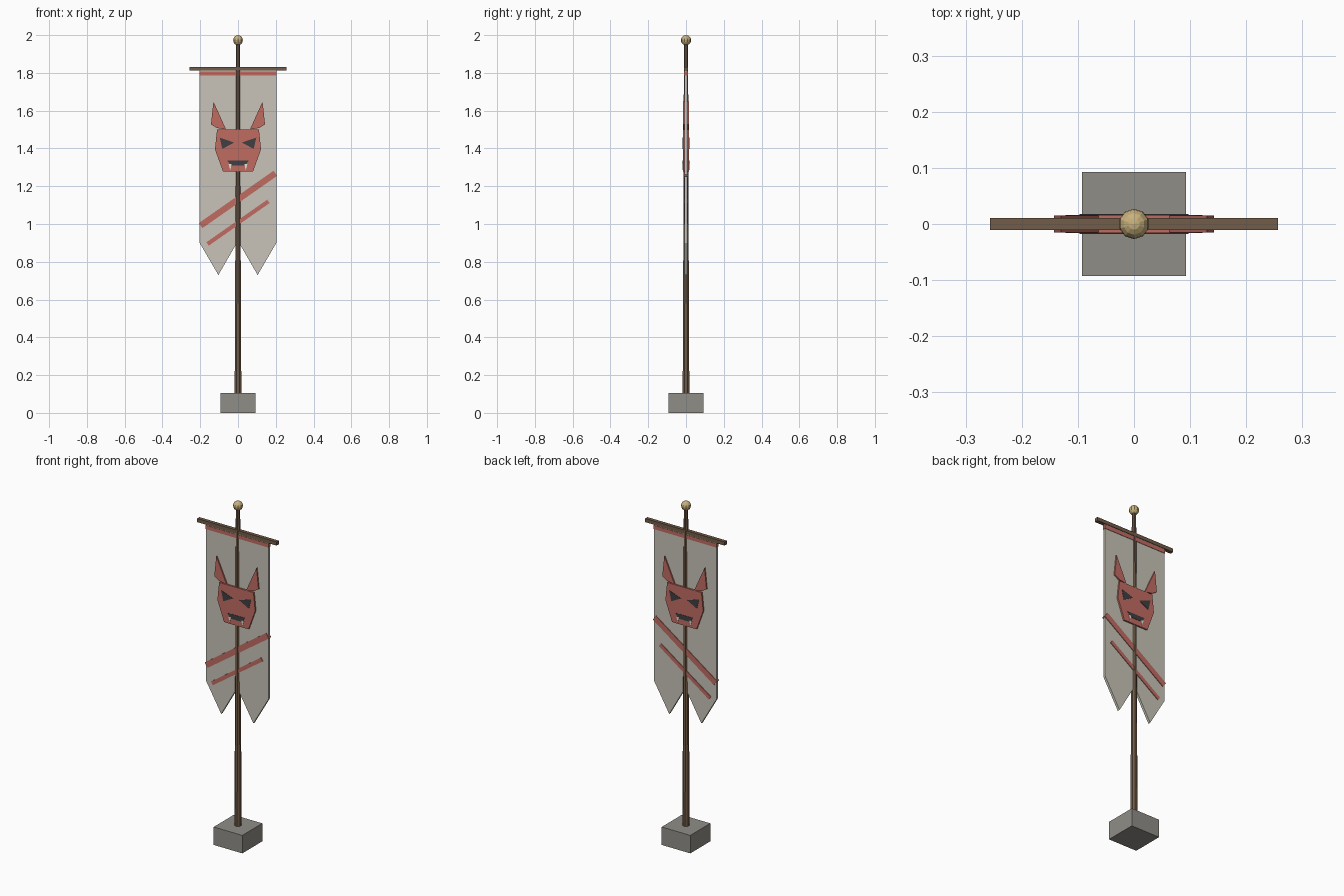
import bpy, bmesh, math
from mathutils import Matrix

cube = bpy.data.objects.get("Cube")
if cube:
    bpy.data.objects.remove(cube)


def material(name, rgb):
    m = bpy.data.materials.new(name)
    m.use_nodes = True
    m.diffuse_color = (*rgb, 1)
    bsdf = next(n for n in m.node_tree.nodes if n.type == 'BSDF_PRINCIPLED')
    bsdf.inputs["Base Color"].default_value = (*rgb, 1)
    bsdf.inputs["Roughness"].default_value = 0.9
    return m


WOOD = material("brown wood", (0.17, 0.107, 0.065))
STONE = material("grey stone", (0.28, 0.27, 0.245))
CLOTH = material("pale cloth", (0.58, 0.55, 0.48))
RED = material("faded red", (0.53, 0.15, 0.12))
GOLD = material("dull gold", (0.58, 0.44, 0.2))
DARK = material("charcoal", (0.05, 0.05, 0.055))
WHITE = material("ivory", (0.85, 0.83, 0.78))


def finish(bm, name, mat):
    bmesh.ops.recalc_face_normals(bm, faces=bm.faces)
    mesh = bpy.data.meshes.new(name)
    bm.to_mesh(mesh)
    bm.free()
    mesh.materials.append(mat)
    ob = bpy.data.objects.new(name, mesh)
    bpy.context.collection.objects.link(ob)
    return ob


def box(name, size, centre, mat, tilt=0):
    bm = bmesh.new()
    bmesh.ops.create_cube(bm, size=1)
    bm.transform(Matrix.Translation(centre) @ Matrix.Rotation(-tilt, 4, 'Y')
                 @ Matrix.Diagonal((*size, 1)))
    return finish(bm, name, mat)


def slab(name, outline, half, mat, side=1):
    """Outline in x and z, made solid through the cloth to both faces."""
    bm = bmesh.new()
    face = bm.faces.new([bm.verts.new((x * side, -half, z)) for x, z in outline])
    ext = bmesh.ops.extrude_face_region(bm, geom=[face])
    verts = [v for v in ext["geom"] if isinstance(v, bmesh.types.BMVert)]
    bmesh.ops.translate(bm, verts=verts, vec=(0, 2 * half, 0))
    return finish(bm, name, mat)


def mirrored(half_outline):
    return half_outline + [(-x, z) for x, z in reversed(half_outline) if x]


# Stone foot
box("base", (0.185, 0.185, 0.105), (0, 0, 0.0525), STONE)

# Pole in two sections, thicker below
for name, r1, r2, z1, z2 in (("lower_pole", 0.019, 0.0175, 0.1, 0.58),
                             ("upper_pole", 0.0165, 0.012, 0.58, 1.96)):
    bm = bmesh.new()
    bmesh.ops.create_cone(bm, cap_ends=True, segments=8, radius1=r1, radius2=r2,
                          depth=z2 - z1)
    bm.transform(Matrix.Translation((0, 0, (z1 + z2) / 2))
                 @ Matrix.Rotation(math.pi / 8, 4, 'Z'))
    finish(bm, name, WOOD)

# Finial ball
bm = bmesh.new()
bmesh.ops.create_uvsphere(bm, u_segments=10, v_segments=8, radius=0.027)
bm.transform(Matrix.Translation((0, 0, 1.973)))
finish(bm, "finial", GOLD)

# Crossbar and swallow-tailed cloth
box("crossbar", (0.514, 0.021, 0.021), (0, 0, 1.822), WOOD)
slab("banner", mirrored([(0, 0.91), (0.104, 0.73), (0.203, 0.9), (0.203, 1.812)]),
     0.007, CLOTH)

# Red trim and slanted stripes
box("top_trim", (0.408, 0.019, 0.022), (0, 0, 1.796), RED)
box("wide_stripe", (0.483, 0.022, 0.033), (0, 0, 1.13), RED, math.radians(35))
box("narrow_stripe", (0.393, 0.022, 0.022), (0, 0, 1.007), RED, math.radians(35))

# Beast emblem
slab("face", mirrored([(0.079, 1.277), (0.122, 1.395), (0.111, 1.5)]), 0.016, RED)
slab("mouth", mirrored([(0.037, 1.309), (0.058, 1.337)]), 0.0175, DARK)
for label, side in (("left", 1), ("right", -1)):
    slab(label + "_ear", [(0.063, 1.5), (0.111, 1.508), (0.143, 1.527), (0.13, 1.648)],
         0.015, RED, side)
    slab(label + "_eye", [(0.02, 1.431), (0.083, 1.398), (0.097, 1.457)],
         0.0175, DARK, side)
    slab(label + "_fang", [(0.034, 1.318), (0.041, 1.285), (0.05, 1.318)],
         0.0182, WHITE, side)
